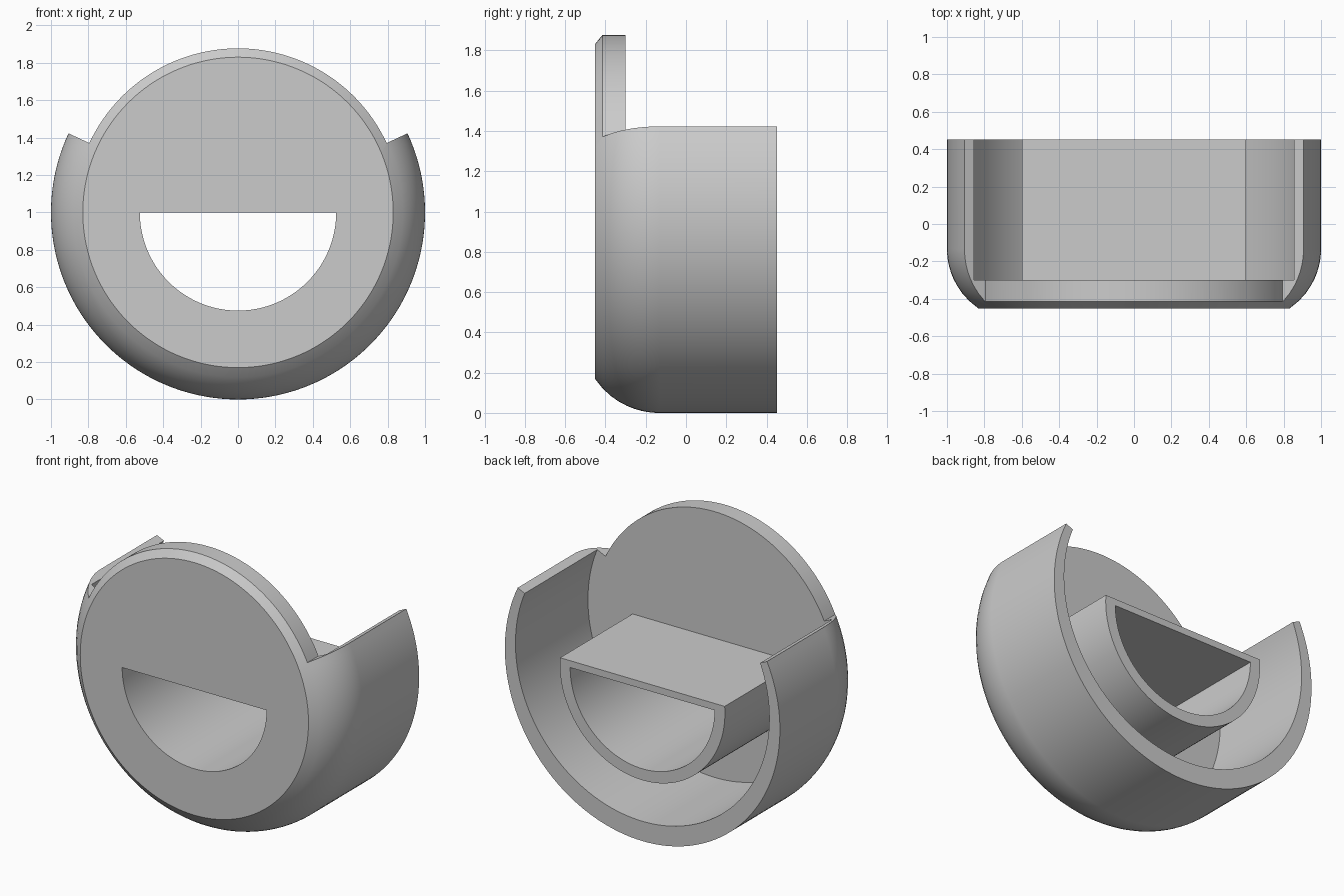
import bpy, bmesh, math

if "Cube" in bpy.data.objects:
    bpy.data.objects.remove(bpy.data.objects["Cube"], do_unlink=True)

DEPTH = 0.453      # half depth of the housing
FLOOR = -0.30      # rear side of the front plate
SEGMENTS = 144

grey = bpy.data.materials.new("plain grey")
grey.use_nodes = True
grey.diffuse_color = (0.6, 0.6, 0.6, 1)
grey.node_tree.nodes["Principled BSDF"].inputs["Base Color"].default_value = grey.diffuse_color


def arc(radius, start=0, end=360, steps=SEGMENTS, centre=1.0):
    """Points (x, z) along an arc; a full turn is not closed twice."""
    count = steps if end - start == 360 else steps + 1
    angles = [math.radians(start + (end - start) * i / steps) for i in range(count)]
    return [(radius * math.cos(a), centre + radius * math.sin(a)) for a in angles]


def loft(name, sections):
    """Join (y, outline) sections into a capped solid."""
    bm = bmesh.new()
    rings = [[bm.verts.new((x, y, z)) for x, z in outline] for y, outline in sections]
    for a, b in zip(rings, rings[1:]):
        for i in range(len(a)):
            j = (i + 1) % len(a)
            bm.faces.new((a[i], a[j], b[j], b[i]))
    bm.faces.new(rings[0])
    bm.faces.new(rings[-1])
    bmesh.ops.recalc_face_normals(bm, faces=bm.faces)
    mesh = bpy.data.meshes.new(name)
    bm.to_mesh(mesh)
    bm.free()
    mesh.materials.append(grey)
    obj = bpy.data.objects.new(name, mesh)
    bpy.context.collection.objects.link(obj)
    return obj


def select(obj):
    bpy.ops.object.select_all(action="DESELECT")
    obj.select_set(True)
    bpy.context.view_layer.objects.active = obj


def cut(obj, cutter):
    select(obj)
    mod = obj.modifiers.new("cut", "BOOLEAN")
    mod.operation = "DIFFERENCE"
    mod.solver = "EXACT"
    mod.object = cutter
    bpy.ops.object.modifier_apply(modifier=mod.name)


# Round housing with a rounded front rim
fillet, bend = 0.386, -0.133
sections = []
for i in range(13):
    y = -DEPTH + (bend + DEPTH) * math.sin(math.pi / 2 * i / 12)
    radius = 1 - fillet + math.sqrt(fillet ** 2 - (bend - y) ** 2)
    sections.append((y, arc(radius)))
sections.append((DEPTH, arc(1)))
housing = loft("housing", sections)

# Cavity open to the rear, slightly raised so the wall is thicker below
cavity = loft("cavity_cutter", [(y, arc(0.923, centre=1.053)) for y in (FLOOR, 1)])

# Opening over the top, leaving the front plate as a smaller disc
opening_outline = arc(0.877, 25, 155, 72) + arc(1.5, 25, 155, 72)[::-1]
opening = loft("opening_cutter", [(y, opening_outline) for y in (-1, 1)])

# Half-round passage and the tube around it
passage = loft("passage_cutter", [(y, arc(0.525, 180, 360, 72)) for y in (-1, 1)])
lift = math.degrees(math.asin(0.045 / 0.6))
tube_outline = arc(0.6, 180 - lift, 360 + lift, 80)
tube = loft("half_round_tube", [(y, tube_outline) for y in (FLOOR, DEPTH)])

for cutter in (cavity, opening, passage):
    cut(housing, cutter)
cut(tube, passage)

for cutter in (cavity, opening, passage):
    bpy.data.objects.remove(cutter, do_unlink=True)

for obj in (housing, tube):
    select(obj)
    bpy.ops.object.shade_smooth_by_angle(angle=math.radians(25))
